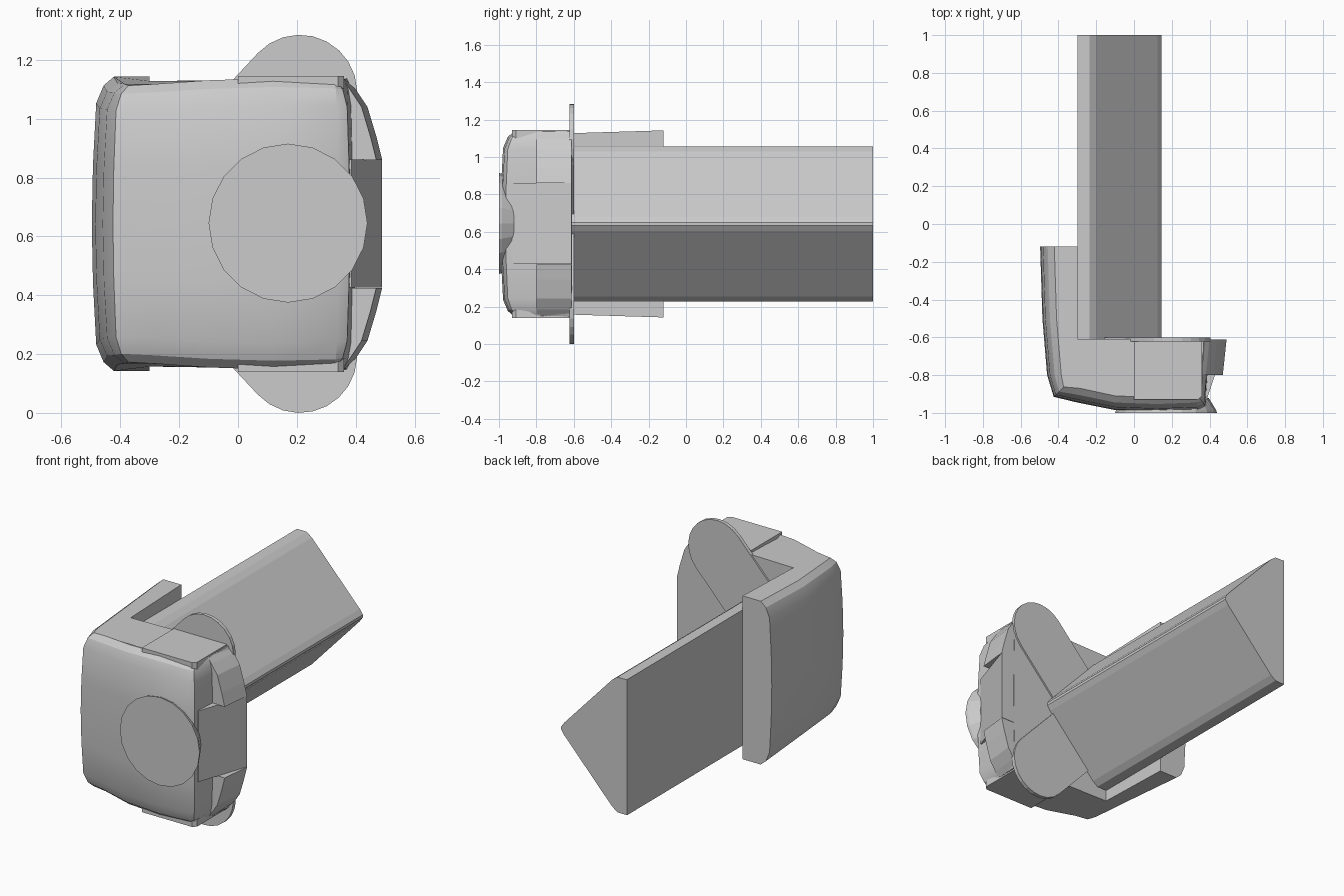
import bpy, math

if "Cube" in bpy.data.objects:
    bpy.data.objects.remove(bpy.data.objects["Cube"])

ZC = 0.6425  # horizontal symmetry plane


def make(name, verts, faces):
    me = bpy.data.meshes.new(name)
    me.from_pydata(verts, [], faces)
    ob = bpy.data.objects.new(name, me)
    bpy.context.collection.objects.link(ob)
    bpy.context.view_layer.objects.active = ob
    bpy.ops.object.select_all(action='DESELECT')
    ob.select_set(True)
    bpy.ops.object.mode_set(mode='EDIT')
    bpy.ops.mesh.select_all(action='SELECT')
    bpy.ops.mesh.normals_make_consistent(inside=False)
    bpy.ops.object.mode_set(mode='OBJECT')
    return ob


def loft(name, rings):
    n = len(rings[0])
    verts = [p for r in rings for p in r]
    faces = [tuple(range(n)), tuple(range((len(rings) - 1) * n, len(rings) * n))]
    for k in range(len(rings) - 1):
        for i in range(n):
            j = (i + 1) % n
            faces.append((k * n + i, k * n + j, (k + 1) * n + j, (k + 1) * n + i))
    return make(name, verts, faces)


def prism_y(name, pts, y0, y1):
    return loft(name, [[(x, y, z) for x, z in pts] for y in (y0, y1)])


def prism_z(name, pts, z0, z1):
    return loft(name, [[(x, y, z) for x, y in pts] for z in (z0, z1)])


def flip(pts):
    return [(x, 2 * ZC - z) for x, z in pts]


# Housing with its side wing: x, y, inset direction, drop of the top edge
plan = [(-.3, -.12, 0, 0, 0), (-.497, -.12, 1, 0, 0), (-.485, -.5, 1, 0, .022),
        (-.46, -.8, 1, 0, .025), (-.425, -.915, .7, .7, .03), (-.3, -.945, .2, 1, .025),
        (-.1, -.985, 0, 1, .012), (.12, -.993, 0, 1, .005), (.34, -.985, -.2, 1, .01),
        (.38, -.965, -.6, .8, .015), (.39, -.8, -.4, 0, .01), (.4, -.61, -.4, 0, .005),
        (-.3, -.61, 0, 0, .015)]
rings = []
for h, inset in [(-.5, .075), (-.47, .04), (-.41, .015), (-.2, .004), (0, 0),
                 (.2, .004), (.41, .015), (.47, .04), (.5, .075)]:
    ring = []
    for x, y, dx, dy, drop in plan:
        z = ZC + h * (1 - 2 * drop)
        ring.append((x + dx * inset, y + dy * inset, z))
    rings.append(ring)
housing = loft("housing", rings)
bpy.ops.object.shade_smooth_by_angle(angle=math.radians(25))

# Three-sided bolt bar with rounded corners
half = [(-.3, 1.057), (-.235, 1.055), (-.2, 1.03), (.125, .68), (.146, .65)]
bar = half + [(x, 2 * .642 - z) for x, z in reversed(half)]
prism_y("bolt_bar", bar, -.61, 1.0)


# Two rounded mounting ears, each a capsule running from behind the bar
def ear(cx, cz, r, length):
    pts = []
    d = math.radians(47)
    for i in range(13):
        a = d - math.pi / 2 + math.pi * i / 12
        pts.append((cx + r * math.cos(a), cz + r * math.sin(a)))
    ux, uz = -math.cos(d) * length, -math.sin(d) * length
    pts.append((pts[-1][0] + ux, pts[-1][1] + uz))
    pts.append((pts[0][0] + ux, pts[0][1] + uz))
    return pts


top_ear = ear(.21, 1.09, .195, .45)
prism_y("upper_ear", top_ear, -.622, -.6)
prism_y("lower_ear", flip(top_ear), -.624, -.6)

# Round front button overhanging the right edge
def circle(cx, cz, r, y, n=20):
    return [(cx + r * math.cos(2 * math.pi * i / n), y,
             cz + r * math.sin(2 * math.pi * i / n)) for i in range(n)]


loft("front_button", [circle(.17, .645, .225, -.92), circle(.17, .645, .265, -.985),
                      circle(.17, .645, .27, -1.0)])

# Raised pads above and below the housing
pad = [(0, -.93), (.34, -.93), (.36, -.91), (.36, -.615), (0, -.615)]
for name, s in (("upper_pad", 1), ("lower_pad", -1)):
    prism_z(name, pad, ZC + s * .46, ZC + s * .503)

# Curved side rails, split by the sloped ramp in the middle
rail = [(.35, 1.145), (.4, 1.1), (.44, 1.04), (.47, .94), (.49, .86), (.35, .86)]
for name, prof in (("upper_side_rail", rail), ("lower_side_rail", flip(rail))):
    front = [(x - (.02 if x > .36 else 0), -.8, z) for x, z in prof]
    back = [(x, -.612, z) for x, z in prof]
    loft(name, [front, back])
ramp = [(.34, -.93), (.385, -.93), (.49, -.612), (.34, -.612)]
prism_z("side_ramp", ramp, .427, .862)
